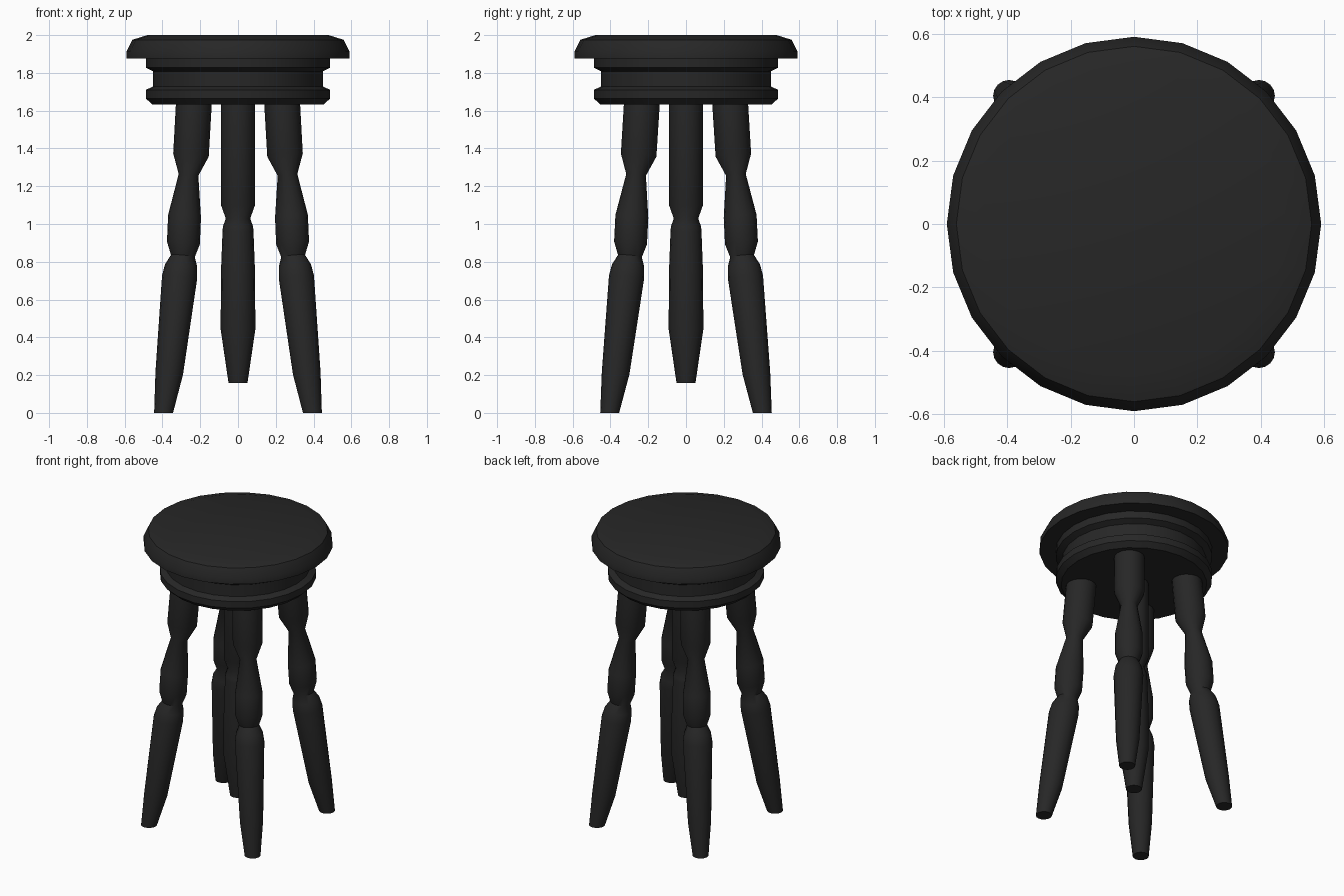
import bpy, bmesh
from math import sin, cos, pi, radians
from mathutils import Vector

if "Cube" in bpy.data.objects:
    bpy.data.objects.remove(bpy.data.objects["Cube"])

mat = bpy.data.materials.new("dark_wood")
mat.diffuse_color = (0.02, 0.02, 0.02, 1)
mat.use_nodes = True
mat.node_tree.nodes["Principled BSDF"].inputs["Base Color"].default_value = mat.diffuse_color


def loft(name, rings, sides, mx=1, my=1):
    """Skin circular rings (centre x, centre y, z, radius, tilt slope) into a closed turned part."""
    bm = bmesh.new()
    loops = []
    for x, y, z, r, slope in rings:
        loop = []
        for i in range(sides):
            a = 2 * pi * i / sides
            dx, dy = r * cos(a), r * sin(a)
            loop.append(bm.verts.new(Vector((mx * (x + dx), my * (y + dy), z + slope * (dx + dy)))))
        loops.append(loop)
    for a, b in zip(loops, loops[1:]):
        for i in range(sides):
            j = (i + 1) % sides
            bm.faces.new((a[i], a[j], b[j], b[i]))
    bm.faces.new(loops[0])
    bm.faces.new(loops[-1])
    bmesh.ops.recalc_face_normals(bm, faces=bm.faces)
    me = bpy.data.meshes.new(name)
    bm.to_mesh(me)
    bm.free()
    ob = bpy.data.objects.new(name, me)
    bpy.context.collection.objects.link(ob)
    me.materials.append(mat)
    bpy.ops.object.select_all(action='DESELECT')
    ob.select_set(True)
    bpy.context.view_layer.objects.active = ob
    bpy.ops.object.shade_smooth_by_angle(angle=radians(40))
    return ob


def turned(name, profile, sides):
    return loft(name, [(0, 0, z, r, 0) for r, z in profile], sides)


# Seat cushion
turned("seat", [(0.59, 1.877), (0.59, 1.915), (0.56, 1.975), (0.48, 2.0)], 24)

# Grooved collar under the seat
turned("seat_collar", [(0.455, 1.633), (0.488, 1.665), (0.488, 1.71), (0.45, 1.728),
                       (0.45, 1.808), (0.488, 1.828), (0.488, 1.877)], 24)

# Central spindle
turned("centre_spindle", [(0.05, 0.157), (0.092, 0.444), (0.09, 0.75), (0.082, 0.96),
                          (0.08, 0.985), (0.065, 1.03), (0.09, 1.1), (0.09, 1.65)], 16)

# Four splayed turned legs: centre offset, height, radius, ring tilt
leg = [(0.394, 0.0, 0.05, 0), (0.364, 0.21, 0.073, 0.09), (0.309, 0.72, 0.093, 0.09),
       (0.301, 0.78, 0.085, 0.09), (0.292, 0.83, 0.063, 0.09), (0.289, 0.90, 0.087, 0.09),
       (0.283, 1.04, 0.087, 0.09), (0.262, 1.26, 0.052, 0.09), (0.249, 1.365, 0.094, 0.09),
       (0.233, 1.65, 0.095, 0)]
for fb, my in (("front", -1), ("back", 1)):
    for lr, mx in (("left", -1), ("right", 1)):
        loft(f"{fb}_{lr}_leg",
             [(c, c + 0.01 * (1 - z / 1.65), z, r, t) for c, z, r, t in leg], 16, mx, my)
